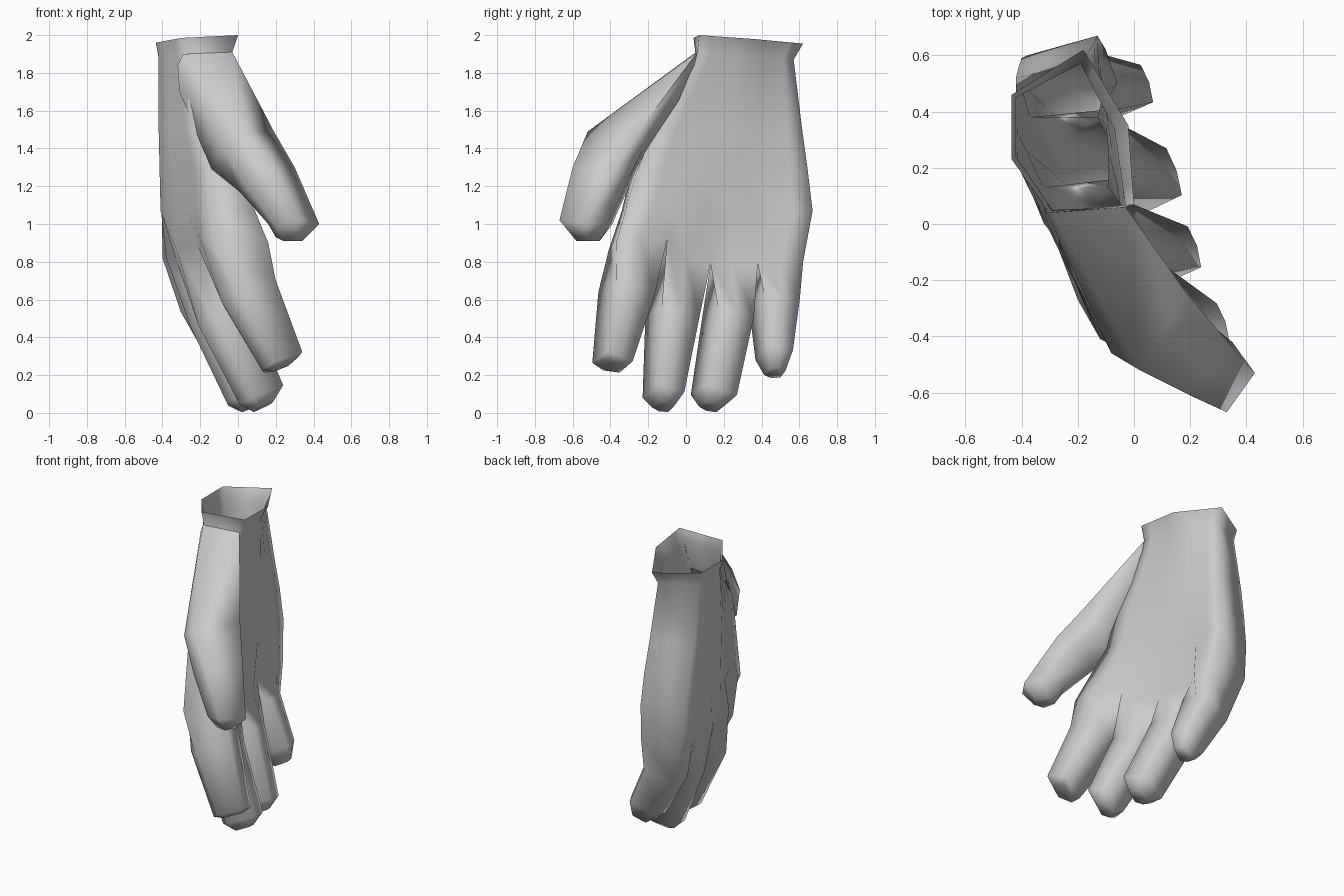
import bpy, bmesh, math
from mathutils import Vector as V

cube = bpy.data.objects.get("Cube")
if cube:
    bpy.data.objects.remove(cube, do_unlink=True)

grey = bpy.data.materials.new("glove grey")
grey.use_nodes = True
colour = (0.6, 0.6, 0.6, 1)
grey.diffuse_color = colour
grey.node_tree.nodes["Principled BSDF"].inputs["Base Color"].default_value = colour

# Six-sided finger section: (side, back) factors
SECTION = [(.9, .65), (0, 1), (-.9, .65), (-.85, -.85), (0, -.93), (.85, -.85)]


def resample(points, count=9):
    """Spread count points evenly over a three-point line."""
    a, b, c = map(V, points)
    half = (count - 1) // 2
    return [a.lerp(b, i / half) for i in range(half)] + \
           [b.lerp(c, i / half) for i in range(half + 1)]


def bridge(bm, lower, upper):
    n = len(lower)
    for i in range(n):
        j = (i + 1) % n
        bm.faces.new((lower[i], lower[j], upper[j], upper[i]))


def add_finger(bm, loop, rings, back):
    """Continue a six-point loop through rings of (centre, side radius, back radius)."""
    path = [sum((v.co for v in loop), V()) / 6] + [V(r[0]) for r in rings]
    for k, (centre, side_r, back_r) in enumerate(rings):
        if k == len(rings) - 1:
            axis = (path[-2] - path[-3]).normalized()
        else:
            axis = (path[k + 2] - path[k]).normalized()
        b = V(back)
        b = (b - axis * b.dot(axis)).normalized()
        s = b.cross(axis)
        if s.y < 0:
            s = -s
        ring = [bm.verts.new(V(centre) + s * (p * side_r) + b * (q * back_r))
                for p, q in SECTION]
        bridge(bm, loop, ring)
        loop = ring
    bm.faces.new(loop)


def finish(bm, name):
    bmesh.ops.recalc_face_normals(bm, faces=bm.faces)
    mesh = bpy.data.meshes.new(name)
    bm.to_mesh(mesh)
    bm.free()
    mesh.materials.append(grey)
    obj = bpy.data.objects.new(name, mesh)
    bpy.context.collection.objects.link(obj)
    bpy.ops.object.select_all(action='DESELECT')
    obj.select_set(True)
    bpy.context.view_layer.objects.active = obj
    bpy.ops.object.shade_smooth_by_angle(angle=math.radians(100))


# Palm levels from cuff to knuckles: back line, then palm line, little-finger side first
levels = [
    ([(-.435, .46, 1.96), (-.435, .23, 1.96), (-.3, .04, 1.985)],
     [(-.18, .62, 1.955), (-.02, .35, 1.98), (0, .07, 2)]),
    ([(-.42, .45, 1.88), (-.42, .24, 1.89), (-.29, .05, 1.9)],
     [(-.19, .57, 1.87), (-.07, .34, 1.89), (-.03, .06, 1.91)]),
    ([(-.42, .52, 1.5), (-.42, .22, 1.5), (-.23, -.17, 1.5)],
     [(-.16, .615, 1.5), (-.07, .3, 1.5), (0, -.17, 1.5)]),
    ([(-.41, .56, 1.28), (-.415, .22, 1.28), (-.165, -.29, 1.28)],
     [(-.14, .645, 1.28), (-.08, .27, 1.28), (0, -.26, 1.28)]),
    ([(-.4, .59, 1.07), (-.41, .22, 1.07), (-.15, -.34, 1.07)],
     [(-.13, .67, 1.07), (-.09, .25, 1.05), (.09, -.32, 1.07)]),
]
# Knuckle line alternates finger edges and finger middles
knuckle_back = [(-.38, .6, .82), (-.4, .5, .82), (-.37, .38, .8),
                (-.38, .26, .82), (-.32, .13, .79), (-.32, 0, .85),
                (-.22, -.1, .9), (-.2, -.27, .92), (-.12, -.41, .86)]
knuckle_palm = [(-.1, .62, .8), (-.06, .5, .78), (-.13, .38, .79),
                (-.06, .25, .77), (-.09, .13, .79), (0, 0, .83),
                (.01, -.1, .92), (.13, -.24, .91), (.16, -.37, .9)]

bm = bmesh.new()
rows = [resample(b) + resample(p)[::-1] for b, p in levels]
rows.append([V(p) for p in knuckle_back + knuckle_palm[::-1]])
rows = [[bm.verts.new(p) for p in row] for row in rows]
for upper, lower in zip(rows, rows[1:]):
    bridge(bm, upper, lower)

# Fingers: little, ring, middle, index
fingers = [
    [((-.18, .465, .58), .12, .14), ((-.04, .465, .3), .083, .12),
     ((0, .47, .21), .05, .06)],
    [((-.13, .22, .5), .122, .14), ((.05, .145, .09), .108, .125),
     ((.07, .13, .03), .055, .06)],
    [((-.08, -.075, .5), .128, .145), ((.12, -.122, .09), .092, .13),
     ((.13, -.12, .03), .05, .06)],
    [((.05, -.317, .63), .133, .155), ((.23, -.392, .265), .09, .12),
     ((.235, -.395, .245), .05, .06)],
]
knuckles = rows[-1]
for i, rings in enumerate(fingers):
    a = 2 * i
    loop = knuckles[a:a + 3] + [knuckles[17 - a - 2], knuckles[17 - a - 1], knuckles[17 - a]]
    add_finger(bm, loop, rings, (-1, -.33, 0))
finish(bm, "hand_with_fingers")

# Thumb flowing out of the wrist: outer palm edge, outer back edge, then round the inside
thumb_rings = [
    [(-.03, .06, 1.91), (-.29, .04, 1.9), (-.32, .06, 1.84),
     (-.31, .01, 1.7), (-.04, .01, 1.72), (-.04, .06, 1.86)],
    [(.19, -.25, 1.49), (.02, -.52, 1.49), (-.08, -.46, 1.4),
     (-.14, -.34, 1.29), (-.04, -.26, 1.3), (.07, -.23, 1.39)],
    [(.3, -.38, 1.3), (.18, -.6, 1.3), (.04, -.53, 1.2),
     (.01, -.41, 1.17), (.06, -.31, 1.18), (.2, -.3, 1.25)],
    [(.43, -.53, 1), (.33, -.67, 1.02), (.2, -.61, .99),
     (.16, -.5, 1), (.22, -.39, 1), (.35, -.42, 1)],
    [(.34, -.52, .91), (.31, -.58, .91), (.24, -.57, .91),
     (.2, -.52, .93), (.23, -.45, .92), (.3, -.46, .91)],
]
bm = bmesh.new()
thumb = [[bm.verts.new(p) for p in ring] for ring in thumb_rings]
for upper, lower in zip(thumb, thumb[1:]):
    bridge(bm, upper, lower)
bm.faces.new(thumb[-1])
finish(bm, "thumb")
